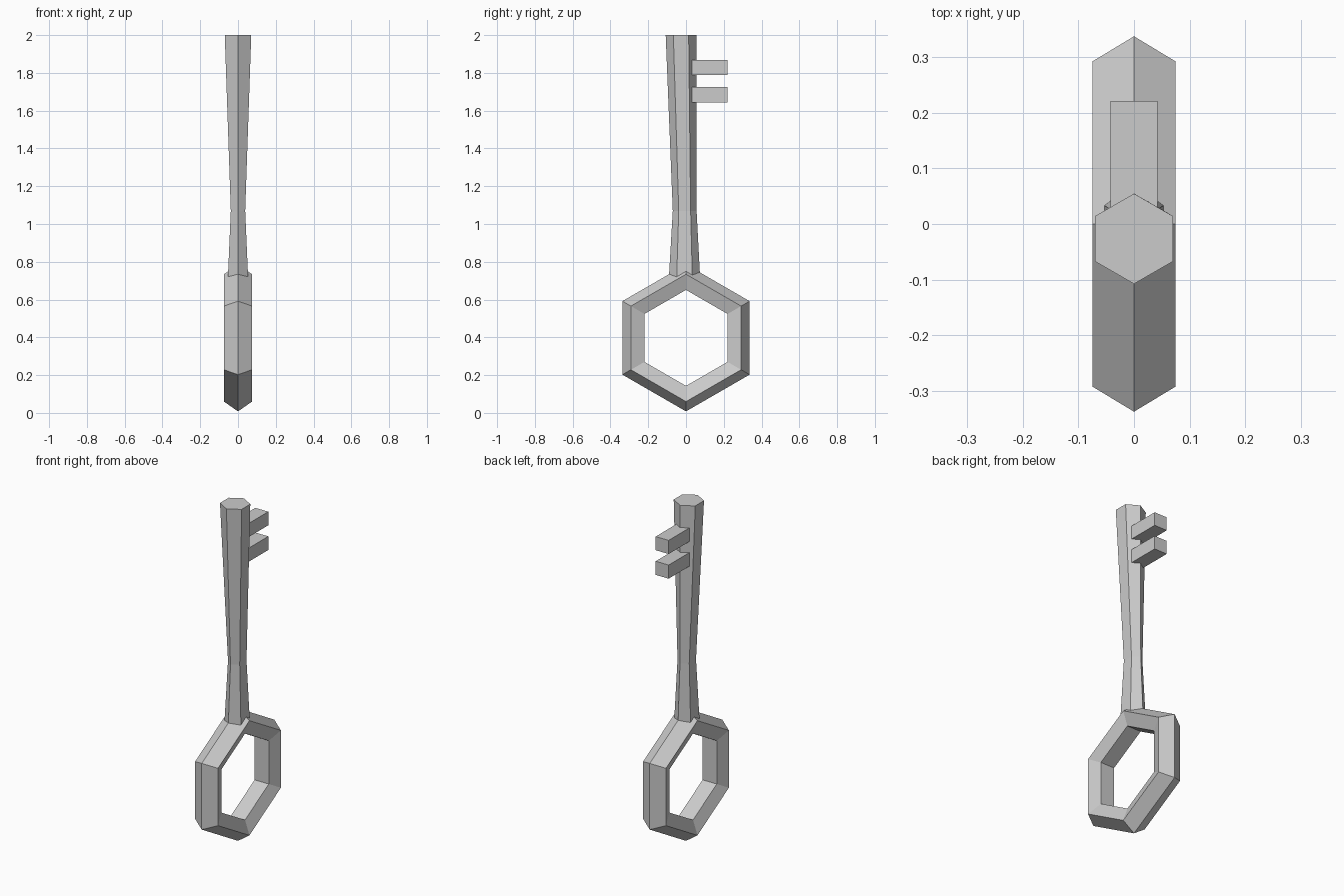
import bpy, bmesh
from math import sin, cos, pi

cube = bpy.data.objects.get("Cube")
if cube:
    bpy.data.objects.remove(cube, do_unlink=True)

grey = bpy.data.materials.new("plain_grey")
grey.use_nodes = True
colour = (0.6, 0.6, 0.6, 1)
grey.diffuse_color = colour
grey.node_tree.nodes["Principled BSDF"].inputs["Base Color"].default_value = colour


def loft(name, loops, closed=False):
    """Skin a row of equal-sized vertex loops, capped unless closed."""
    bm = bmesh.new()
    rings = [[bm.verts.new(p) for p in loop] for loop in loops]
    n = len(rings[0])
    pairs = list(zip(rings, rings[1:]))
    if closed:
        pairs.append((rings[-1], rings[0]))
    else:
        bm.faces.new(rings[0])
        bm.faces.new(rings[-1])
    for a, b in pairs:
        for i in range(n):
            j = (i + 1) % n
            bm.faces.new((a[i], a[j], b[j], b[i]))
    bmesh.ops.recalc_face_normals(bm, faces=bm.faces)
    mesh = bpy.data.meshes.new(name)
    bm.to_mesh(mesh)
    bm.free()
    mesh.materials.append(grey)
    obj = bpy.data.objects.new(name, mesh)
    bpy.context.collection.objects.link(obj)
    return obj


# Six-sided bow with a five-sided section: (sideways, radius)
BOW_Z = 0.397
section = [(0, 0.389), (0.0745, 0.337), (0.046, 0.254), (-0.046, 0.254), (-0.0745, 0.337)]
loft("bow_ring", [[(x, r * sin(k * pi / 3), BOW_Z + r * cos(k * pi / 3)) for x, r in section]
                  for k in range(6)], closed=True)

# Hexagonal shaft with a narrow waist: (height, y centre, x radius, y radius)
stations = [(0.69, -0.008, 0.063, 0.084), (1.07, -0.007, 0.044, 0.063), (2.0, -0.0265, 0.081, 0.081)]
loft("shaft", [[(rx * sin(k * pi / 3), cy + ry * cos(k * pi / 3), z) for k in range(6)]
               for z, cy, rx, ry in stations])

# Two square teeth on the back of the shaft
for name, z in (("lower_tooth", 1.684), ("upper_tooth", 1.829)):
    loft(name, [[(sx * 0.042, y, z + sz * 0.04) for sx, sz in ((-1, -1), (1, -1), (1, 1), (-1, 1))]
                for y in (0.0, 0.221)])
